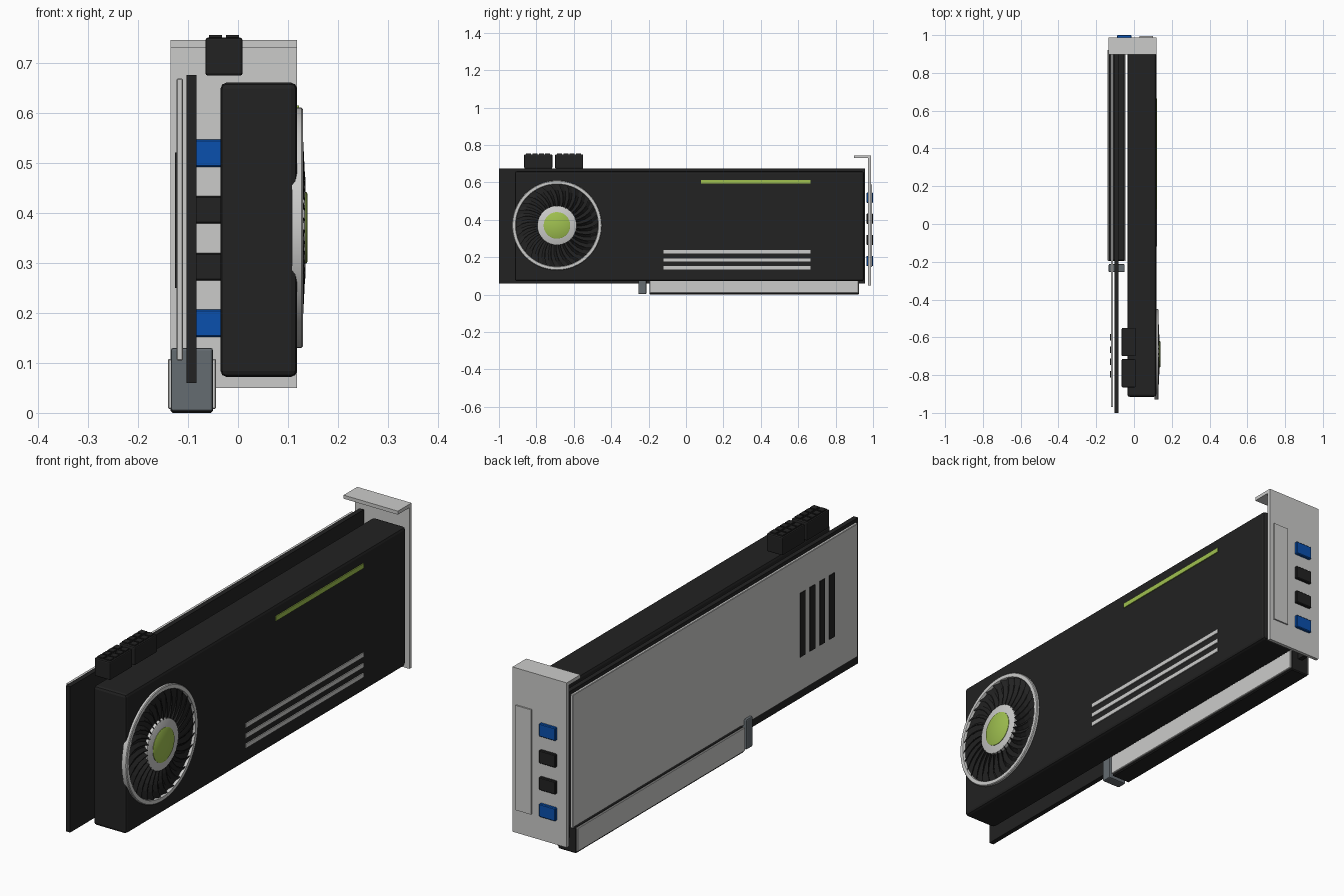
import bpy, bmesh, math
from mathutils import Matrix, Vector

cube = bpy.data.objects.get("Cube")
if cube:
    bpy.data.objects.remove(cube, do_unlink=True)


def material(name, rgb):
    m = bpy.data.materials.new(name)
    m.use_nodes = True
    m.diffuse_color = (*rgb, 1)
    m.node_tree.nodes["Principled BSDF"].inputs["Base Color"].default_value = (*rgb, 1)
    return m


BLACK = material("matte black", (0.016, 0.016, 0.016))
SILVER = material("light silver", (0.6, 0.6, 0.59))
GREEN = material("lime green", (0.35, 0.53, 0.08))
SLATE = material("slate grey", (0.13, 0.15, 0.165))
BLUE = material("port blue", (0.003, 0.08, 0.42))


def finish(name, bm, mat, smooth=False):
    bmesh.ops.recalc_face_normals(bm, faces=bm.faces)
    mesh = bpy.data.meshes.new(name)
    bm.to_mesh(mesh)
    bm.free()
    mesh.materials.append(mat)
    ob = bpy.data.objects.new(name, mesh)
    bpy.context.collection.objects.link(ob)
    if smooth:
        bpy.ops.object.select_all(action="DESELECT")
        ob.select_set(True)
        bpy.context.view_layer.objects.active = ob
        bpy.ops.object.shade_smooth_by_angle(angle=math.radians(35))
    return ob


def add_box(bm, x, y, z):
    size = [b - a for a, b in (x, y, z)]
    mid = [(a + b) / 2 for a, b in (x, y, z)]
    bmesh.ops.create_cube(bm, size=1, matrix=Matrix.Translation(mid) @ Matrix.Diagonal((*size, 1)))


def box(name, mat, x, y, z, bevel=0, segments=1):
    bm = bmesh.new()
    add_box(bm, x, y, z)
    ob = finish(name, bm, mat)
    if bevel:
        mod = ob.modifiers.new("bevel", "BEVEL")
        mod.width, mod.segments = bevel, segments
    return ob


FAN_Y, FAN_Z = -0.69, 0.37


def lathe(name, mat, profile, closed=False, steps=64):
    """Spin (radius, x) points around the fan axis."""
    bm = bmesh.new()
    verts = [bm.verts.new((x, FAN_Y + r, FAN_Z)) for r, x in profile]
    pairs = list(zip(verts, verts[1:])) + ([(verts[-1], verts[0])] if closed else [])
    edges = [bm.edges.new(p) for p in pairs]
    bmesh.ops.spin(bm, geom=verts + edges, cent=(0, FAN_Y, FAN_Z), axis=(1, 0, 0),
                   angle=math.tau, steps=steps)
    bmesh.ops.remove_doubles(bm, verts=bm.verts, dist=0.0002)
    return finish(name, bm, mat, True)


# Main boards and covers
box("circuit_board", BLACK, (-0.103, -0.083), (-1, 0.957), (0.06, 0.675))
box("shroud", BLACK, (-0.035, 0.118), (-0.915, 0.952), (0.072, 0.66), 0.012, 2)
box("backplate", SILVER, (-0.123, -0.11), (-0.97, 0.93), (0.105, 0.668), 0.002)
for i in range(4):
    y = -0.6 - i * 0.065
    box(f"backplate_slot_{i + 1}", BLACK, (-0.126, -0.12), (y - 0.017, y + 0.017), (0.25, 0.52))

# Edge connector, its contact plates and the retaining latch
box("edge_connector", BLACK, (-0.135, -0.05), (-0.195, 0.925), (0, 0.11), 0.004)
for side, x in (("right", -0.14), ("left", -0.052)):
    box(f"contact_plate_{side}", SILVER, (x, x + 0.008), (-0.195, 0.922), (0.008, 0.108), 0.002)
box("connector_latch", SLATE, (-0.134, -0.05), (-0.255, -0.212), (0.003, 0.13), 0.005, 2)

# Shroud stripes
for i, z in enumerate((0.143, 0.185, 0.229)):
    box(f"silver_stripe_{i + 1}", SILVER, (0.115, 0.122), (-0.12, 0.665), (z - 0.009, z + 0.009))
box("green_stripe", GREEN, (0.115, 0.122), (0.08, 0.665), (0.594, 0.614))

# Fan: rim, floor, hub ring and centre cap
lathe("fan_rim", SILVER, [(0.24, 0.108), (0.24, 0.127), (0.237, 0.13), (0.222, 0.13),
                          (0.22, 0.127), (0.22, 0.108)], True)
lathe("fan_floor", BLACK, [(0, 0.119), (0.222, 0.119), (0.222, 0.112), (0, 0.112)])
lathe("fan_hub", SILVER, [(0, 0.135), (0.1, 0.135), (0.105, 0.132), (0.105, 0.115), (0, 0.115)])
lathe("hub_cap", GREEN, [(0, 0.139), (0.068, 0.139), (0.071, 0.137), (0.071, 0.13), (0, 0.13)])

# Swept fan blades
bm = bmesh.new()
BLADES = 30
for i in range(BLADES):
    base = math.tau * i / BLADES
    rows = []
    for k in range(5):
        t = k / 4
        r = 0.1 + 0.12 * t
        row = []
        for spread, x in ((-0.05, 0.117), (0.05, 0.134 - 0.006 * t), (0.075, 0.134 - 0.006 * t),
                          (0, 0.117)):
            a = base + 0.2 * t * t + spread
            row.append(bm.verts.new((x, FAN_Y + r * math.cos(a), FAN_Z + r * math.sin(a))))
        rows.append(row)
    for a, b in zip(rows, rows[1:]):
        for j in range(4):
            n = (j + 1) % 4
            bm.faces.new((a[j], a[n], b[n], b[j]))
    bm.faces.new(rows[0])
    bm.faces.new(rows[-1])
finish("fan_blades", bm, BLACK)

# Power sockets with rows of raised terminals
for i, y in enumerate((-0.865, -0.7)):
    box(f"power_socket_{i + 1}", BLACK, (-0.065, 0.009), (y, y + 0.15), (0.674, 0.75), 0.005, 2)
    bm = bmesh.new()
    for row in range(2):
        for col in range(4):
            px, py = -0.058 + row * 0.034, y + 0.01 + col * 0.034
            add_box(bm, (px, px + 0.026), (py, py + 0.027), (0.74, 0.755))
    finish(f"socket_terminals_{i + 1}", bm, BLACK)

# Mounting bracket with folded top flange
bm = bmesh.new()
outline = [(0.988, 0.05), (0.988, 0.745), (0.897, 0.745), (0.897, 0.73), (0.974, 0.73), (0.974, 0.05)]
face = bm.faces.new([bm.verts.new((-0.135, y, z)) for y, z in outline])
new = bmesh.ops.extrude_face_region(bm, geom=[face])["geom"]
bmesh.ops.translate(bm, verts=[v for v in new if isinstance(v, bmesh.types.BMVert)],
                    vec=Vector((0.253, 0, 0)))
finish("mounting_bracket", bm, SILVER)
box("bracket_panel", SILVER, (0.028, 0.1), (0.98, 0.994), (0.148, 0.59))

# Display ports, blue at both ends
for i in range(4):
    z = 0.152 + i * 0.113
    box(f"display_port_{i + 1}", BLUE if i in (0, 3) else BLACK,
        (-0.09, -0.013), (0.965, 1.0), (z, z + 0.055), 0.003)
